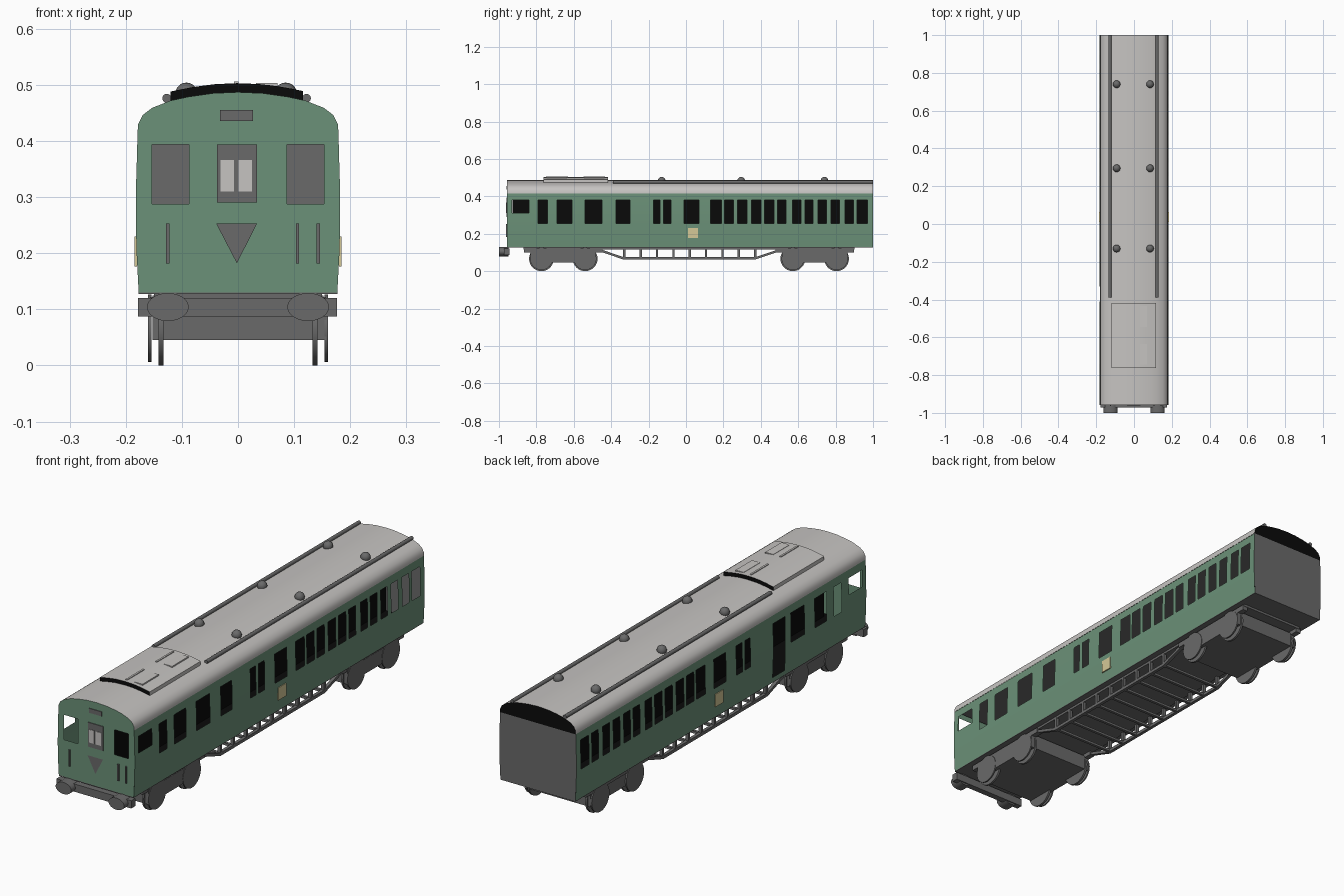
import bpy, bmesh, math
from mathutils import Vector, Matrix

if "Cube" in bpy.data.objects:
    bpy.data.objects.remove(bpy.data.objects["Cube"])


def mat(name, c):
    m = bpy.data.materials.new(name)
    m.diffuse_color = (*c, 1)
    m.use_nodes = True
    m.node_tree.nodes["Principled BSDF"].inputs["Base Color"].default_value = m.diffuse_color
    return m


GREEN = mat("body_green", (0.147, 0.283, 0.188))
GREY = mat("dark_grey", (0.144, 0.144, 0.144))
LIGHT = mat("roof_grey", (0.565, 0.55, 0.535))
BLACK = mat("black", (0.003, 0.003, 0.003))
CREAM = mat("cream", (0.66, 0.58, 0.31))


def finish(name, bm, m, smooth=False):
    me = bpy.data.meshes.new(name)
    bm.to_mesh(me)
    bm.free()
    me.materials.append(m)
    ob = bpy.data.objects.new(name, me)
    bpy.context.collection.objects.link(ob)
    if smooth:
        for p in me.polygons:
            p.use_smooth = True
    return ob


def polys(name, faces, m, smooth=False):
    """Mesh from a list of point loops, merged where they touch."""
    bm = bmesh.new()
    for f in faces:
        bm.faces.new([bm.verts.new(p) for p in f])
    bmesh.ops.remove_doubles(bm, verts=bm.verts, dist=1e-5)
    return finish(name, bm, m, smooth)


def box(name, x0, x1, y0, y1, z0, z1, m):
    bm = bmesh.new()
    bmesh.ops.create_cube(bm, size=1)
    for v in bm.verts:
        v.co = Vector(((x0 + x1) / 2 + v.co.x * (x1 - x0), (y0 + y1) / 2 + v.co.y * (y1 - y0),
                       (z0 + z1) / 2 + v.co.z * (z1 - z0)))
    return finish(name, bm, m)


def cyl(name, c, r, depth, axis, m, segs=24, sx=1.0):
    bm = bmesh.new()
    bmesh.ops.create_cone(bm, cap_ends=True, segments=segs, radius1=r, radius2=r, depth=depth)
    bm.transform(Matrix.Rotation(math.pi / 2, 4, 'Y' if axis == 'X' else 'X'))
    bm.transform(Matrix.Translation(c) @ Matrix.Diagonal((sx, 1, 1, 1)))
    ob = finish(name, bm, m)
    for p in ob.data.polygons:
        p.use_smooth = len(p.vertices) == 4
    return ob


F, B, Z0, ZR = -0.957, 1.0, 0.13, 0.415
ROOF = [(.179, ZR), (.178, .43), (.17, .446), (.153, .459), (.12, .472), (.087, .479), (.045, .485), (0, .487)]
ARCH = ROOF + [(-x, z) for x, z in ROOF[-2::-1]]


def side_x(z):
    return .1822 - .0045 * ((z - .28) / .14) ** 2


def roof_z(x):
    x = abs(x)
    for (xa, za), (xb, zb) in zip(ROOF, ROOF[1:]):
        if xb <= x <= xa:
            return za + (zb - za) * (xa - x) / (xa - xb)
    return .487


# side walls with open windows
W = [(-.79, -.74), (-.69, -.61), (-.54, -.45), (-.375, -.3), (-.175, -.14), (-.12, -.08), (-.01, .07),
     (.13, .19), (.205, .255), (.275, .325), (.35, .4), (.42, .47), (.49, .535), (.57, .615),
     (.635, .68), (.705, .75), (.775, .82), (.85, .895), (.915, .97)]
right = [(a, b, .256, .38) for a, b in W] + [(-.93, -.84, .31, .38)]
left = [h for h in right if h[0] != -.375] + [(-.41, -.33, .15, .38)]
for name, s, holes in (("right_side", 1, right), ("left_side", -1, left)):
    ys = sorted({F, B} | {v for h in holes for v in h[:2]})
    zs = [Z0, .15, .2, .256, .31, .38, ZR]
    faces = []
    for ya, yb in zip(ys, ys[1:]):
        for za, zb in zip(zs, zs[1:]):
            yc, zc = (ya + yb) / 2, (za + zb) / 2
            if any(h[0] < yc < h[1] and h[2] < zc < h[3] for h in holes):
                continue
            xa, xb = s * side_x(za), s * side_x(zb)
            f = [(xa, ya, za), (xa, yb, za), (xb, yb, zb), (xb, ya, zb)]
            faces.append(f if s > 0 else f[::-1])
    polys(name, faces, GREEN, True)

# front wall: columns between the window edges, plus the outer edge strips
xs = [-.153, -.12, -.087, -.045, 0, .045, .087, .12, .153]
faces = []
for xa, xb in zip(xs, xs[1:]):
    for i in range(3):
        if i == 1 and abs(xa + xb) / 2 > .087:
            continue
        lo = (Z0, .288, .394)[i]
        ta, tb = (.288, .288) if i == 0 else (.394, .394) if i == 1 else (roof_z(xa), roof_z(xb))
        faces.append([(xa, F, lo), (xb, F, lo), (xb, F, tb), (xa, F, ta)])
for s in (1, -1):
    pts = [(.153, Z0)] + [(side_x(z), z) for z in (Z0, .2, .256, .31, .38)] + ROOF[:4] + [(.153, .394), (.153, .288)]
    faces.append([(s * x, F, z) for x, z in pts][::s])
polys("front_wall", faces, GREEN)

# roof, rear wall, rear roof end
polys("roof", [[(xa, F, za), (xa, B, za), (xb, B, zb), (xb, F, zb)]
               for (xa, za), (xb, zb) in zip(ARCH, ARCH[1:])], LIGHT, True)
edge = [(side_x(z), z) for z in (Z0, .2, .256, .31, .38)] + [ROOF[0]]
polys("rear_wall", [[(-x, B, z) for x, z in edge] + [(x, B, z) for x, z in edge[::-1]]], GREY)
polys("rear_roof_end", [[(x, B, z) for x, z in ARCH[::-1]]], BLACK)

# interior
box("centre_partition", -.003, .003, F + .03, B - .004, .136, .41, BLACK)
box("floor_top", -.174, .174, F + .004, B - .004, .1315, .135, BLACK)
box("ceiling", -.17, .17, F + .01, B - .004, .411, .414, GREY)

# underside
box("floor", -.177, .177, F, B, .127, .131, GREY)
box("underframe", -.15, .15, -.87, .9, .117, .127, GREY)

# front details
P = F - .003
box("front_door", -.037, .034, P, F, .29, .394, GREY)
for i, x in enumerate((-.031, .001)):
    box(f"door_pane_{i}", x, x + .024, P - .002, P, .31, .366, LIGHT)
box("route_panel", -.032, .027, P, F, .436, .455, GREY)
polys("front_triangle", [[(-.039, P, .253), (-.002, P, .182), (.034, P, .253)]], GREY)
for i, x in enumerate((-.125, .106, .143)):
    box(f"handrail_{i}", x - .003, x + .003, P - .003, F, .182, .253, GREY)
box("buffer_beam", -.178, .176, -.972, -.945, .087, .12, GREY)
for s in (1, -1):
    cyl(f"buffer_{s}", (s * .125, -.975, .104), .025, .05, 'Y', GREY, 32, 1.48)
    # side emblem panel
    x = side_x(.2)
    box(f"side_panel_{s}", min(s * x, s * (x + .003)) - .001, max(s * x, s * (x + .003)) + .001,
        .01, .063, .176, .23, CREAM)

# bogies
for n, yc in (("front", -.656), ("rear", .688)):
    box(n + "_bogie", -.152, .158, yc - .175, yc + .175, .045, .108, GREY)
    for s in (1, -1):
        box(f"{n}_bogie_bar_{s}", s * .145 - .012, s * .145 + .012, yc - .21, yc + .21, .1, .122, GREY)
        for k in (-1, 1):
            cyl(f"{n}_wheel_{s}_{k}", (s * .137, yc + k * .117, .066), .066, .009, 'X', GREY, 32)
            cyl(f"{n}_axle_box_{s}_{k}", (s * .157, yc + k * .117, .066), .06, .006, 'X', GREY, 32)

# truss frame under the middle
for s in (1, -1):
    x0, x1 = s * .145 - .007, s * .145 + .007
    box(f"truss_bar_{s}", x0, x1, -.335, .37, .062, .075, GREY)
    for ya, yb in ((-.48, -.335), (.52, .37)):
        q = [(ya, .112), (yb, .062), (yb, .075), (ya, .125)]
        fs = [[(x, y, z) for y, z in q] for x in (x0, x1)]
        fs += [[(x0, *q[i]), (x1, *q[i]), (x1, *q[(i + 1) % 4]), (x0, *q[(i + 1) % 4])] for i in range(4)]
        ob = polys(f"truss_diagonal_{s}", fs, GREY)
        bm = bmesh.new()
        bm.from_mesh(ob.data)
        bmesh.ops.recalc_face_normals(bm, faces=bm.faces)
        bm.to_mesh(ob.data)
        bm.free()
    for i in range(9):
        y = -.33 + i * .0875
        box(f"truss_post_{s}_{i}", x0, x1, y - .006, y + .006, .07, .12, GREY)
for i in range(9):
    y = -.33 + i * .0875
    box(f"truss_cross_{i}", -.145, .145, y - .006, y + .006, .064, .074, GREY)

# roof strips and vents
for x in (-.127, .122):
    cyl(f"roof_strip_{x}", (x, .305, .476), .008, 1.39, 'Y', GREY, 12)
for x in (-.092, .085):
    for y in (-.13, .295, .74):
        bm = bmesh.new()
        bmesh.ops.create_uvsphere(bm, u_segments=16, v_segments=10, radius=.02)
        bm.transform(Matrix.Translation((x, y, .484)))
        finish("roof_vent", bm, GREY, True)

# raised roof section with black ends and small hatches
ya, yb = -.762, -.418
hx = [-.12 + .236 * i / 12 for i in range(13)]
top = [(x, roof_z(x) + .016) for x in hx]
low = [(x, roof_z(x) - .003) for x in hx]
polys("raised_roof", [[(a[0], ya, a[1]), (b[0], ya, b[1]), (b[0], yb, b[1]), (a[0], yb, a[1])]
                      for a, b in zip(top, top[1:])], LIGHT, True)
polys("raised_roof_ends", [[(x, ya, z) for x, z in low + top[::-1]],
                           [(x, yb, z) for x, z in top + low[::-1]]], BLACK)
polys("raised_roof_sides", [[(top[i][0], ya, top[i][1]), (top[i][0], yb, top[i][1]),
                             (low[i][0], yb, low[i][1]), (low[i][0], ya, low[i][1])][::d]
                            for i, d in ((0, 1), (12, -1))], LIGHT)
for i, y in enumerate((-.69, -.49)):
    box(f"hatch_bar_{i}", -.007, .001, y - .058, y + .058, .495, .506, LIGHT)
    box(f"hatch_{i}", .032, .07, y - .055, y + .055, .49, .503, LIGHT)
